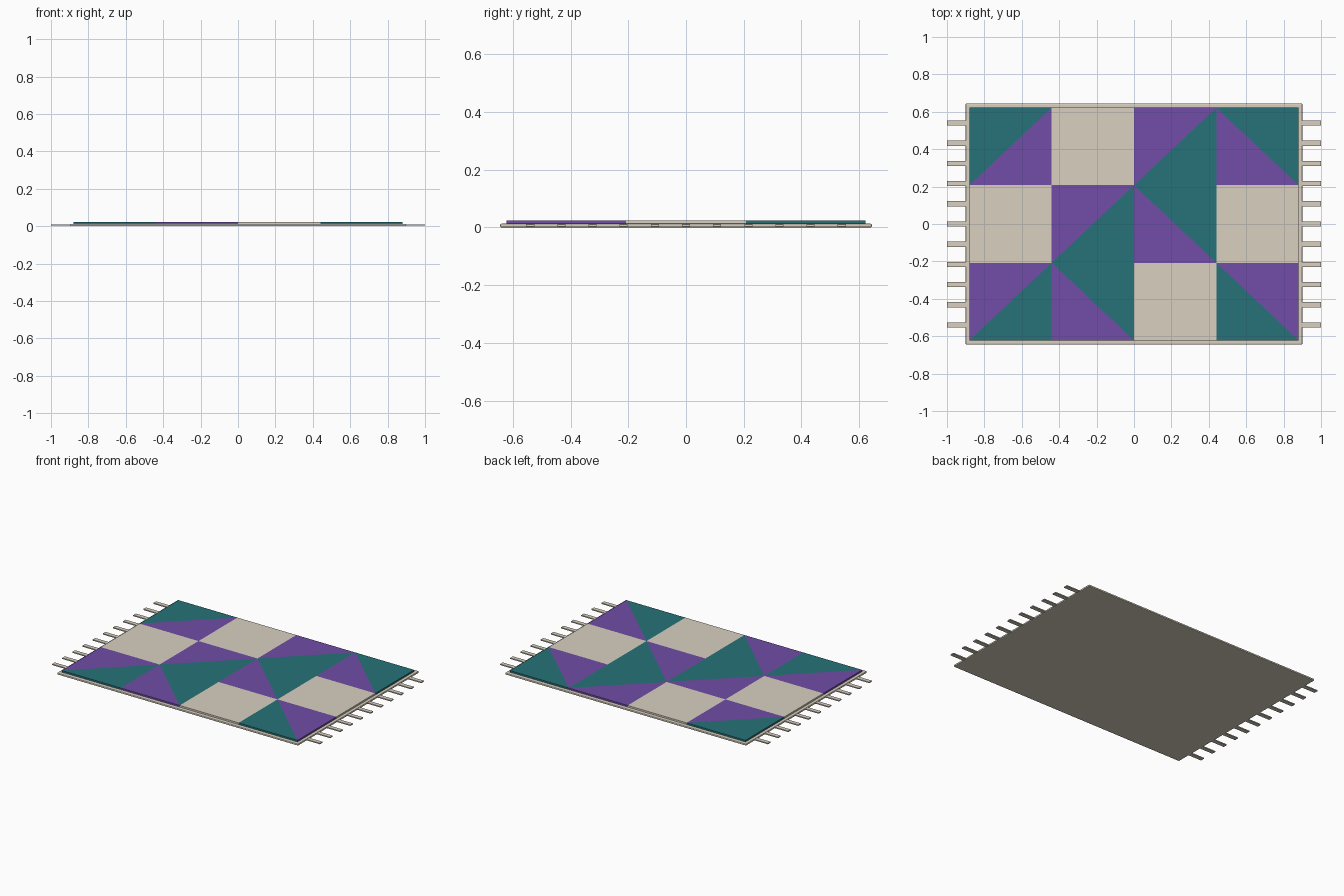
import bpy, bmesh

if "Cube" in bpy.data.objects:
    bpy.data.objects.remove(bpy.data.objects["Cube"])


def material(name, rgb):
    m = bpy.data.materials.new(name)
    m.diffuse_color = (*rgb, 1)
    m.use_nodes = True
    m.node_tree.nodes["Principled BSDF"].inputs["Base Color"].default_value = m.diffuse_color
    return m


CREAM = material("cream", (0.69, 0.63, 0.53))
PURPLE = material("purple", (0.165, 0.075, 0.39))
TEAL = material("teal", (0.02, 0.17, 0.19))


def prism(bm, pts, z0, z1):
    """Closed upright prism over a counter-clockwise outline."""
    lo = [bm.verts.new((x, y, z0)) for x, y in pts]
    hi = [bm.verts.new((x, y, z1)) for x, y in pts]
    bm.faces.new(lo[::-1])
    bm.faces.new(hi)
    n = len(pts)
    for i in range(n):
        j = (i + 1) % n
        bm.faces.new((lo[i], lo[j], hi[j], hi[i]))


def rect(x0, y0, x1, y1):
    return [(x0, y0), (x1, y0), (x1, y1), (x0, y1)]


def make(name, outlines, z0, z1, mat):
    bm = bmesh.new()
    for pts in outlines:
        prism(bm, pts, z0, z1)
    me = bpy.data.meshes.new(name)
    bm.to_mesh(me)
    bm.free()
    me.materials.append(mat)
    ob = bpy.data.objects.new(name, me)
    bpy.context.collection.objects.link(ob)
    return ob


# Backing with a softened edge
backing = make("backing", [rect(-0.9, -0.645, 0.9, 0.645)], 0, 0.013, CREAM)
bev = backing.modifiers.new("bevel", "BEVEL")
bev.width = 0.005
bev.segments = 2

# Patchwork: C = plain cream, otherwise diagonal direction plus
# colours of the upper and lower triangle
ROWS = [
    ["/PT", "\\TP", "C", "\\PT"],
    ["C", "/PT", "\\TP", "C"],
    ["/TP", "C", "/PT", "\\TP"],
]
X0, Y0, W, H = -0.88, -0.622, 0.44, 1.244 / 3
patches = {"C": [], "P": [], "T": []}
for r, row in enumerate(ROWS):
    for c, code in enumerate(row):
        x, y = X0 + c * W, Y0 + r * H
        bl, br, tr, tl = rect(x, y, x + W, y + H)
        if code == "C":
            patches["C"].append([bl, br, tr, tl])
        elif code[0] == "/":
            patches[code[1]].append([bl, tr, tl])
            patches[code[2]].append([bl, br, tr])
        else:
            patches[code[1]].append([br, tr, tl])
            patches[code[2]].append([bl, br, tl])
for key, name, mat in (("C", "cream_patches", CREAM), ("P", "purple_patches", PURPLE),
                       ("T", "teal_patches", TEAL)):
    make(name, patches[key], 0.012, 0.024, mat)

# Fringe tassels on both short ends
for side, s in (("left", -1), ("right", 1)):
    xa, xb = sorted((s * 0.89, s * 1.0))
    strips = [rect(xa, i * 0.108 - 0.014, xb, i * 0.108 + 0.014) for i in range(-5, 6)]
    make(side + "_fringe", strips, 0.003, 0.010, CREAM)
